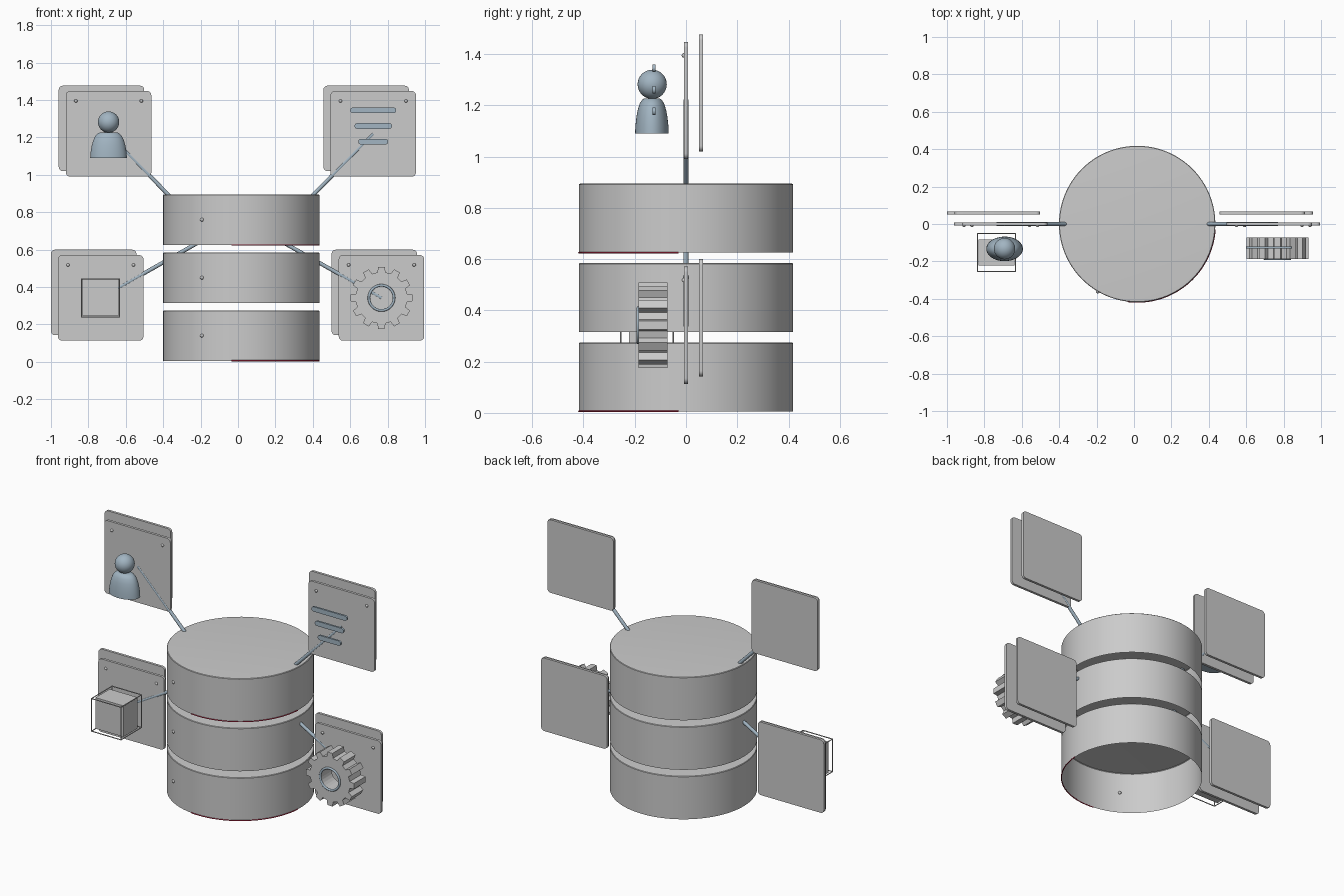
import bpy, bmesh
from math import sin, cos, pi, radians, sqrt
from mathutils import Vector

if "Cube" in bpy.data.objects:
    bpy.data.objects.remove(bpy.data.objects["Cube"])

CX, R = 0.017, 0.418          # drum axis and radius


def material(name, rgb):
    m = bpy.data.materials.new(name)
    m.diffuse_color = (*rgb, 1)
    m.use_nodes = True
    m.node_tree.nodes["Principled BSDF"].inputs["Base Color"].default_value = m.diffuse_color
    return m


SLATE = material("slate_blue", (0.36, 0.46, 0.54))
RED = material("accent_red", (0.5, 0.02, 0.06))


def finish(bm, name, mat=None, smooth=True):
    bmesh.ops.recalc_face_normals(bm, faces=bm.faces)
    me = bpy.data.meshes.new(name)
    bm.to_mesh(me)
    bm.free()
    ob = bpy.data.objects.new(name, me)
    bpy.context.collection.objects.link(ob)
    if mat:
        me.materials.append(mat)
    if smooth:
        bpy.ops.object.select_all(action='DESELECT')
        ob.select_set(True)
        bpy.context.view_layer.objects.active = ob
        bpy.ops.object.shade_smooth_by_angle(angle=radians(35))
    return ob


def lathe(name, profile, loc, steps=96, scale_y=1.0, mat=None):
    bm = bmesh.new()
    vs = [bm.verts.new((r, 0, z)) for r, z in profile]
    es = [bm.edges.new(p) for p in zip(vs, vs[1:])]
    bmesh.ops.spin(bm, geom=vs + es, cent=(0, 0, 0), axis=(0, 0, 1), angle=2 * pi, steps=steps)
    bmesh.ops.remove_doubles(bm, verts=bm.verts, dist=1e-5)
    for v in bm.verts:
        v.co = Vector((v.co.x, v.co.y * scale_y, v.co.z)) + Vector(loc)
    return finish(bm, name, mat)


def plate(name, w, h, r, cx, cz, y0, y1, mat=None, n=6):
    """Rounded rectangle facing front, extruded from y0 to y1."""
    bm = bmesh.new()
    vs = []
    for k, (sx, sz) in enumerate([(1, 1), (-1, 1), (-1, -1), (1, -1)]):
        for i in range(n + 1):
            a = (k + i / n) * pi / 2
            vs.append(bm.verts.new((cx + sx * (w / 2 - r) + r * cos(a), y0,
                                    cz + sz * (h / 2 - r) + r * sin(a))))
    bmesh.ops.remove_doubles(bm, verts=vs, dist=1e-5)
    f = bm.faces.new([v for v in vs if v.is_valid])
    ext = bmesh.ops.extrude_face_region(bm, geom=[f])
    bmesh.ops.translate(bm, vec=(0, y1 - y0, 0),
                        verts=[v for v in ext["geom"] if isinstance(v, bmesh.types.BMVert)])
    return finish(bm, name, mat)


def tube(name, pts, r, mat=None, cyclic=False, res=4):
    cu = bpy.data.curves.new(name, 'CURVE')
    cu.dimensions = '3D'
    cu.bevel_depth, cu.bevel_resolution, cu.use_fill_caps = r, res, True
    sp = cu.splines.new('POLY')
    sp.points.add(len(pts) - 1)
    for p, c in zip(sp.points, pts):
        p.co = (*c, 1)
    sp.use_cyclic_u = cyclic
    ob = bpy.data.objects.new(name, cu)
    bpy.context.collection.objects.link(ob)
    if mat:
        cu.materials.append(mat)
    return ob


def ball(name, loc, r, seg=32, mat=None):
    bm = bmesh.new()
    bmesh.ops.create_uvsphere(bm, u_segments=seg, v_segments=seg // 2, radius=r)
    bmesh.ops.translate(bm, vec=loc, verts=bm.verts)
    return finish(bm, name, mat)


# Three stacked drums, open underneath, each with an indicator stud
for i, z in enumerate((0.005, 0.315, 0.625)):
    h = 0.27
    lathe(f"drum_{i + 1}", [(0, h), (R - 0.015, h), (R - 0.003, h - 0.001), (R, h - 0.004), (R, 0)],
          (CX, 0, z))
    ball(f"drum_stud_{i + 1}", (-0.193, -sqrt(R * R - 0.21 ** 2), z + 0.135), 0.01, 12)

# Red accent arcs at the lower rim of the bottom and top drums
for n, z in (("bottom", 0.006), ("top", 0.625)):
    arc = [radians(-97 + 93 * i / 32) for i in range(33)]
    tube(f"accent_arc_{n}", [(CX + R * cos(a), R * sin(a), z) for a in arc], 0.003, RED, res=2)

# Double panels, corner pins and connecting rods
PANELS = {"upper_left": (-0.692, 1.219, -0.33, 0.85), "upper_right": (0.723, 1.219, 0.36, 0.85),
          "lower_left": (-0.734, 0.342, -0.2, 0.645), "lower_right": (0.767, 0.342, 0.23, 0.645)}
for n, (x, z, ex, ez) in PANELS.items():
    plate(f"panel_front_{n}", 0.457, 0.457, 0.022, x, z, -0.008, 0.008)
    plate(f"panel_back_{n}", 0.457, 0.457, 0.022, x - 0.038, z + 0.029, 0.05, 0.066)
    for s in (-1, 1):
        ball(f"pin_{n}_{'left' if s < 0 else 'right'}", (x + s * 0.175, -0.008, z + 0.176), 0.009, 12)
    tube(f"rod_{n}", [(x, 0, z), (ex, 0, ez)], 0.0105, SLATE)

# User icon: head and oval shoulders
ball("user_head", (-0.692, -0.132, 1.282), 0.057, 32, SLATE)
lathe("user_shoulders", [(0, 0), (0.098, 0), (0.096, 0.03), (0.09, 0.065), (0.083, 0.09), (0.072, 0.115),
                         (0.058, 0.13), (0.045, 0.136), (0, 0.137)],
      (-0.692, -0.133, 1.091), 48, 0.67, SLATE)

# Text-line icon: three floating rounded bars
for i, (w, z) in enumerate(((0.246, 1.345), (0.2, 1.261), (0.16, 1.177))):
    plate(f"line_bar_{i + 1}", w, 0.03, 0.0149, 0.723, z, -0.131, -0.119, SLATE)

# Box icon: solid block inside a wire cage
cc, g = Vector((-0.735, -0.152, 0.342)), 0.102
bm = bmesh.new()
bmesh.ops.create_cube(bm, size=2)
for v in bm.verts:
    v.co = Vector((v.co.x * 0.097, v.co.y * 0.07, v.co.z * 0.097)) + cc
finish(bm, "box_core", smooth=False)
for ax in range(3):
    for j, (a, b) in enumerate([(-g, -g), (-g, g), (g, g), (g, -g)]):
        ends = []
        for e in (-g, g):
            p = [a, b]
            p.insert(ax, e)
            ends.append(cc + Vector(p))
        tube(f"box_cage_{'xyz'[ax]}_{j + 1}", ends, 0.003, res=1)

# Gear icon: toothed ring with a through hole
gx, gz, teeth, y0, y1, hole = 0.767, 0.342, 12, -0.186, -0.073, 0.069
bm = bmesh.new()
rings = []
for y in (y0, y1):
    outer, inner = [], []
    for t in range(teeth):
        for off, r in ((-0.3, 0.138), (-0.2, 0.167), (0.2, 0.167), (0.3, 0.138)):
            a = 2 * pi * (t + off) / teeth
            outer.append(bm.verts.new((gx + r * cos(a), y, gz + r * sin(a))))
            inner.append(bm.verts.new((gx + hole * cos(a), y, gz + hole * sin(a))))
    rings.append((outer, inner))
(o0, i0), (o1, i1) = rings
for k in range(len(o0)):
    m = (k + 1) % len(o0)
    for p, q in ((o0, i0), (o1, i1), (o0, o1), (i0, i1)):
        bm.faces.new((p[k], p[m], q[m], q[k]))
finish(bm, "gear_body", smooth=False)
tube("gear_hub_ring", [(gx + 0.067 * cos(a), y0, gz + 0.067 * sin(a))
                       for a in [2 * pi * i / 48 for i in range(48)]], 0.007, SLATE, True)
